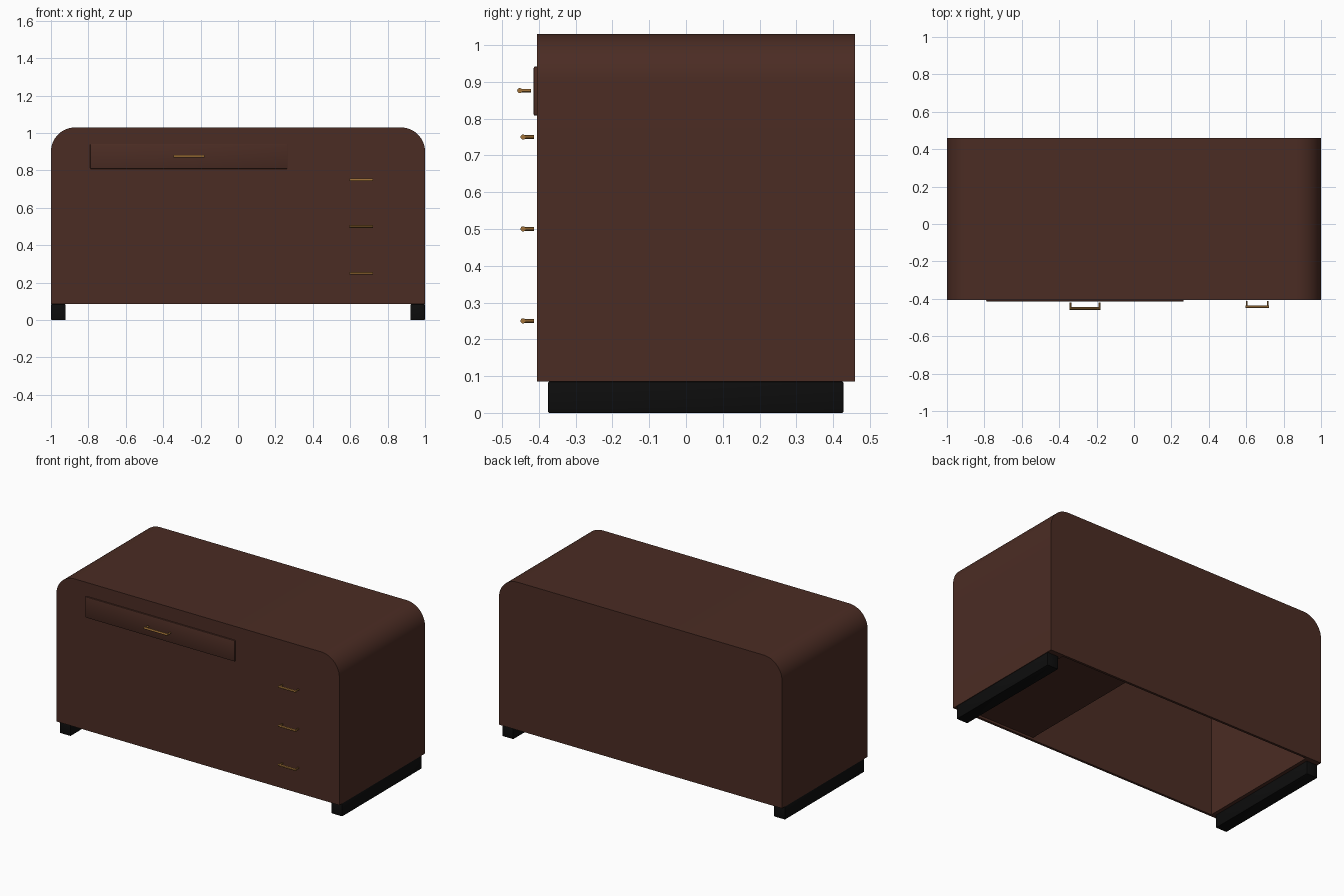
import bpy, bmesh, math
from mathutils import Vector

if "Cube" in bpy.data.objects:
    bpy.data.objects.remove(bpy.data.objects["Cube"], do_unlink=True)


def material(name, rgb):
    mat = bpy.data.materials.new(name)
    mat.use_nodes = True
    mat.diffuse_color = (*rgb, 1)
    bsdf = next(n for n in mat.node_tree.nodes if n.type == 'BSDF_PRINCIPLED')
    bsdf.inputs["Base Color"].default_value = (*rgb, 1)
    return mat


WOOD = material("dark brown wood", (0.07, 0.025, 0.017))
BLACK = material("black plinth", (0.004, 0.004, 0.004))
BRASS = material("brass", (0.36, 0.17, 0.04))

BASE, TOP, FRONT, BACK = 0.085, 1.03, -0.405, 0.459
WALL, PANEL, RADIUS = 0.10, 0.015, 0.13


def finish(bm, name, mat):
    bmesh.ops.recalc_face_normals(bm, faces=bm.faces[:])
    mesh = bpy.data.meshes.new(name)
    bm.to_mesh(mesh)
    bm.free()
    mesh.materials.append(mat)
    obj = bpy.data.objects.new(name, mesh)
    bpy.context.collection.objects.link(obj)
    bpy.ops.object.select_all(action='DESELECT')
    obj.select_set(True)
    bpy.context.view_layer.objects.active = obj
    bpy.ops.object.shade_smooth_by_angle(angle=math.radians(30))
    return obj


def box(name, low, high, mat, bevel=0):
    low, high = Vector(low), Vector(high)
    bm = bmesh.new()
    bmesh.ops.create_cube(bm, size=1)
    for v in bm.verts:
        v.co = (low + high) / 2 + v.co * (high - low)
    if bevel:
        bmesh.ops.bevel(bm, geom=bm.edges[:], offset=bevel, segments=2,
                        profile=0.5, affect='EDGES')
    return finish(bm, name, mat)


def arch(half, top, radius, steps=16):
    """Outline with two rounded top corners, from right foot to left foot."""
    right = [(half, BASE)]
    for i in range(steps + 1):
        a = math.pi / 2 * i / steps
        right.append((half - radius + radius * math.cos(a),
                      top - radius + radius * math.sin(a)))
    return right + [(-x, z) for x, z in reversed(right)]


def extrude(name, outline, y0, y1, mat):
    bm = bmesh.new()
    face = bm.faces.new([bm.verts.new((x, y0, z)) for x, z in outline])
    moved = bmesh.ops.extrude_face_region(bm, geom=[face])["geom"]
    bmesh.ops.translate(bm, vec=(0, y1 - y0, 0),
                        verts=[v for v in moved if isinstance(v, bmesh.types.BMVert)])
    return finish(bm, name, mat)


# Cabinet: hollow rounded shell closed by thin front and back panels
outer = arch(1, TOP, RADIUS)
inner = arch(1 - WALL, TOP - WALL, 0.03)
extrude("shell", outer + inner[::-1], FRONT + PANEL, BACK - PANEL, WOOD)
extrude("front_panel", outer, FRONT, FRONT + PANEL, WOOD)
extrude("back_panel", outer, BACK - PANEL, BACK, WOOD)

# Drawer pedestal inside the left end
box("pedestal", (0.42, FRONT + PANEL, BASE + 0.015),
    (1 - WALL, BACK - PANEL, TOP - WALL), WOOD)

# Raised top drawer front
box("top_drawer_front", (-0.79, FRONT - 0.009, 0.808), (0.265, FRONT + 0.01, 0.942),
    WOOD, 0.004)

# Plinth runners
for side, x in (("right", -0.96), ("left", 0.96)):
    box(side + "_runner", (x - 0.039, -0.375, 0), (x + 0.039, 0.428, BASE), BLACK, 0.004)


def rod(bm, start, end, radius):
    start, end = Vector(start), Vector(end)
    axis = end - start
    verts = bmesh.ops.create_cone(bm, cap_ends=True, segments=12, radius1=radius,
                                  radius2=radius, depth=axis.length)["verts"]
    turn = Vector((0, 0, 1)).rotation_difference(axis)
    for v in verts:
        v.co = turn @ v.co + (start + end) / 2


def handle(name, x0, x1, z, y0, y1):
    bm = bmesh.new()
    rod(bm, (x0, y0, z), (x1, y0, z), 0.007)
    for x in (x0 + 0.006, x1 - 0.006):
        rod(bm, (x, y0, z), (x, y1, z), 0.005)
    return finish(bm, name, BRASS)


# Bar handles
handle("top_drawer_handle", -0.346, -0.178, 0.876, -0.452, -0.421)
for i, z in enumerate((0.25, 0.5, 0.75)):
    handle(f"side_drawer_handle_{i + 1}", 0.597, 0.721, z, -0.443, -0.413)
